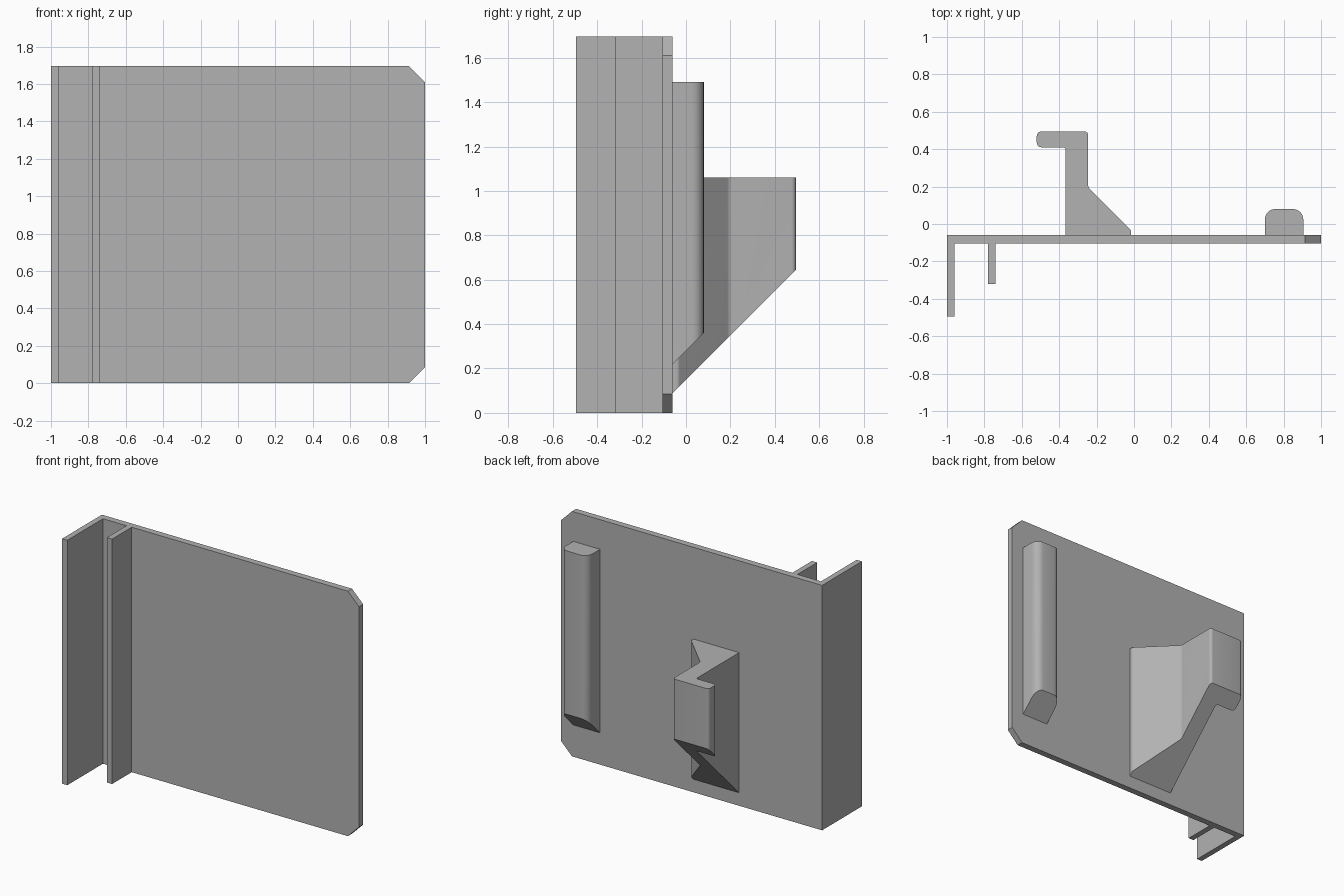
import bpy, math
from mathutils import Vector

cube = bpy.data.objects.get("Cube")
if cube:
    bpy.data.objects.remove(cube, do_unlink=True)

grey = bpy.data.materials.new("plain grey")
grey.use_nodes = True
GREY = (0.445, 0.445, 0.445, 1)
grey.diffuse_color = GREY
grey.node_tree.nodes["Principled BSDF"].inputs["Base Color"].default_value = GREY

BACK, FRONT, HEIGHT = -0.06, -0.105, 1.695


def rounded(corners, steps=6):
    """Outline from (x, y, radius) corners, each replaced by a tangent arc."""
    out = []
    for i, (x, y, r) in enumerate(corners):
        p = Vector((x, y))
        if r == 0:
            out.append(p)
            continue
        a = (Vector(corners[i - 1][:2]) - p).normalized()
        b = (Vector(corners[(i + 1) % len(corners)][:2]) - p).normalized()
        half = a.angle(b) / 2
        centre = p + (a + b).normalized() * r / math.sin(half)
        start = p + a * r / math.tan(half) - centre
        end = p + b * r / math.tan(half) - centre
        sweep = start.angle_signed(end)
        for k in range(steps + 1):
            t = -sweep * k / steps
            c, s = math.cos(t), math.sin(t)
            out.append(centre + Vector((start.x * c - start.y * s,
                                        start.x * s + start.y * c)))
    return out


def prism(name, lower, upper):
    """Solid between two matching outlines."""
    n = len(lower)
    faces = [tuple(reversed(range(n))), tuple(range(n, 2 * n))]
    faces += [(i, (i + 1) % n, n + (i + 1) % n, n + i) for i in range(n)]
    mesh = bpy.data.meshes.new(name)
    mesh.from_pydata(lower + upper, [], faces)
    mesh.materials.append(grey)
    ob = bpy.data.objects.new(name, mesh)
    bpy.context.collection.objects.link(ob)
    bpy.ops.object.select_all(action='DESELECT')
    ob.select_set(True)
    bpy.context.view_layer.objects.active = ob
    bpy.ops.object.mode_set(mode='EDIT')
    bpy.ops.mesh.select_all(action='SELECT')
    bpy.ops.mesh.normals_make_consistent(inside=False)
    bpy.ops.object.mode_set(mode='OBJECT')
    bpy.ops.object.shade_smooth_by_angle(angle=math.radians(30))
    return ob


def sloped_post(name, corners, top, offset):
    """Upright post whose underside rises at 45 degrees away from the plate."""
    pts = rounded(corners)
    prism(name, [(p.x, p.y, p.y + offset) for p in pts],
          [(p.x, p.y, top) for p in pts])


# Main panel with two clipped corners, joined with its front flanges in plan
c = 0.085
panel = [(-0.96, 0), (1 - c, 0), (1, c), (1, HEIGHT - c), (1 - c, HEIGHT), (-0.96, HEIGHT)]
prism("panel", [(x, FRONT, z) for x, z in panel], [(x, BACK, z) for x, z in panel])

# Flanges on the front
for name, x, y0, y1 in (("edge_flange", -1, -0.495, BACK),
                        ("inner_flange", -0.78, -0.32, FRONT)):
    plan = [(x, y0), (x + 0.04, y0), (x + 0.04, y1), (x, y1)]
    prism(name, [(*p, 0) for p in plan], [(*p, HEIGHT) for p in plan])

# Rounded rib on the back
sloped_post("back_rib", [(0.7, BACK, 0), (0.905, BACK, 0),
                         (0.905, 0.08, 0.055), (0.7, 0.08, 0.055)], 1.49, 0.28)

# Hook with a triangular brace on the back
sloped_post("back_hook", [(-0.365, BACK, 0), (-0.015, BACK, 0), (-0.015, -0.035, 0.02),
                          (-0.245, 0.195, 0.03), (-0.245, 0.495, 0.02),
                          (-0.52, 0.495, 0.025), (-0.52, 0.41, 0.025),
                          (-0.365, 0.41, 0.015)], 1.06, 0.15)
